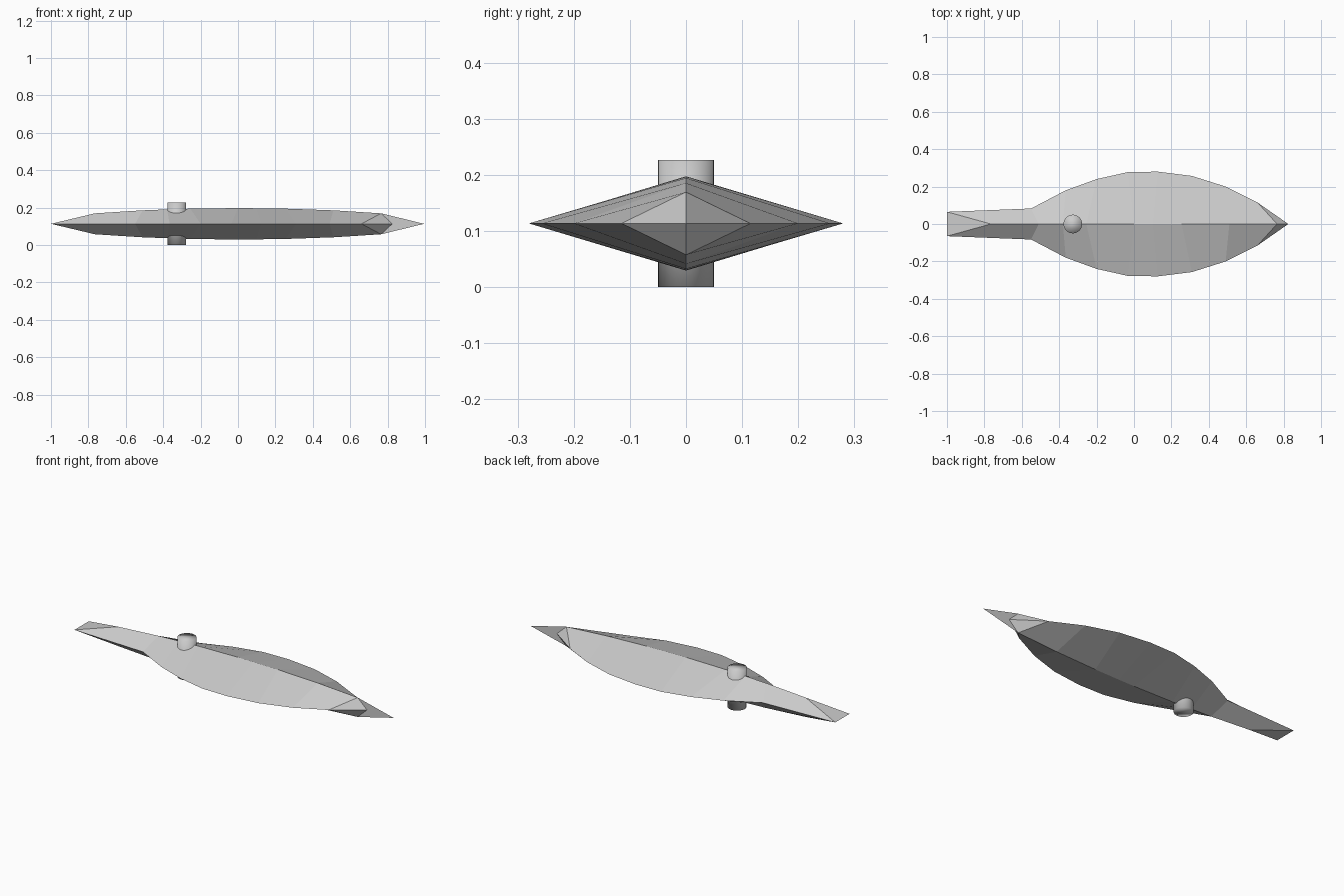
import bpy
import bmesh

if "Cube" in bpy.data.objects:
    bpy.data.objects.remove(bpy.data.objects["Cube"])

MID = 0.1135  # height of the waterline edge

grey = bpy.data.materials.new("plain_grey")
grey.use_nodes = True
colour = (0.6, 0.6, 0.6, 1)
grey.diffuse_color = colour
grey.node_tree.nodes["Principled BSDF"].inputs["Base Color"].default_value = colour


def finish(name, bm, smooth=False):
    mesh = bpy.data.meshes.new(name)
    bm.to_mesh(mesh)
    bm.free()
    mesh.materials.append(grey)
    for face in mesh.polygons:
        face.use_smooth = smooth
    obj = bpy.data.objects.new(name, mesh)
    bpy.context.collection.objects.link(obj)
    return obj


# Diamond-section hull: ridge x, ridge half height, edge x, edge half width
STATIONS = [
    (-0.765, 0.056, -1.0, 0.065),
    (-0.51, 0.072, -0.55, 0.083),
    (-0.38, 0.077, -0.365, 0.18),
    (-0.255, 0.081, -0.2, 0.24),
    (0.0, 0.084, -0.035, 0.277),
    (0.1, 0.083, 0.125, 0.28),
    (0.255, 0.081, 0.31, 0.257),
    (0.51, 0.072, 0.49, 0.2),
    (0.765, 0.056, 0.66, 0.115),
]
bm = bmesh.new()
rings = []
for rx, rz, ex, ey in STATIONS:
    points = [(rx, 0, MID + rz), (ex, ey, MID), (rx, 0, MID - rz), (ex, -ey, MID)]
    rings.append([bm.verts.new(p) for p in points])
nose = bm.verts.new((0.825, 0, MID))
for i in range(4):
    j = (i + 1) % 4
    for a, b in zip(rings, rings[1:]):
        bm.faces.new((a[i], a[j], b[j], b[i]))
    bm.faces.new((rings[-1][i], rings[-1][j], nose))
# Chisel-shaped tail with a level end edge
top, left, bottom, right = rings[0]
bm.faces.new((top, left, right))
bm.faces.new((bottom, right, left))
bmesh.ops.recalc_face_normals(bm, faces=bm.faces)
finish("hull", bm)

# Thin upright fin beyond the nose
bm = bmesh.new()
rx, rz = STATIONS[-1][:2]
bm.faces.new([bm.verts.new(p) for p in
              ((rx, 0, MID - rz), (0.995, 0, MID), (rx, 0, MID + rz))])
finish("nose_fin", bm)

# Round post passing through the hull
bm = bmesh.new()
bmesh.ops.create_cone(bm, cap_ends=True, segments=32, radius1=0.05,
                      radius2=0.05, depth=2 * MID)
post = finish("post", bm, smooth=True)
post.location = (-0.327, 0, MID)
